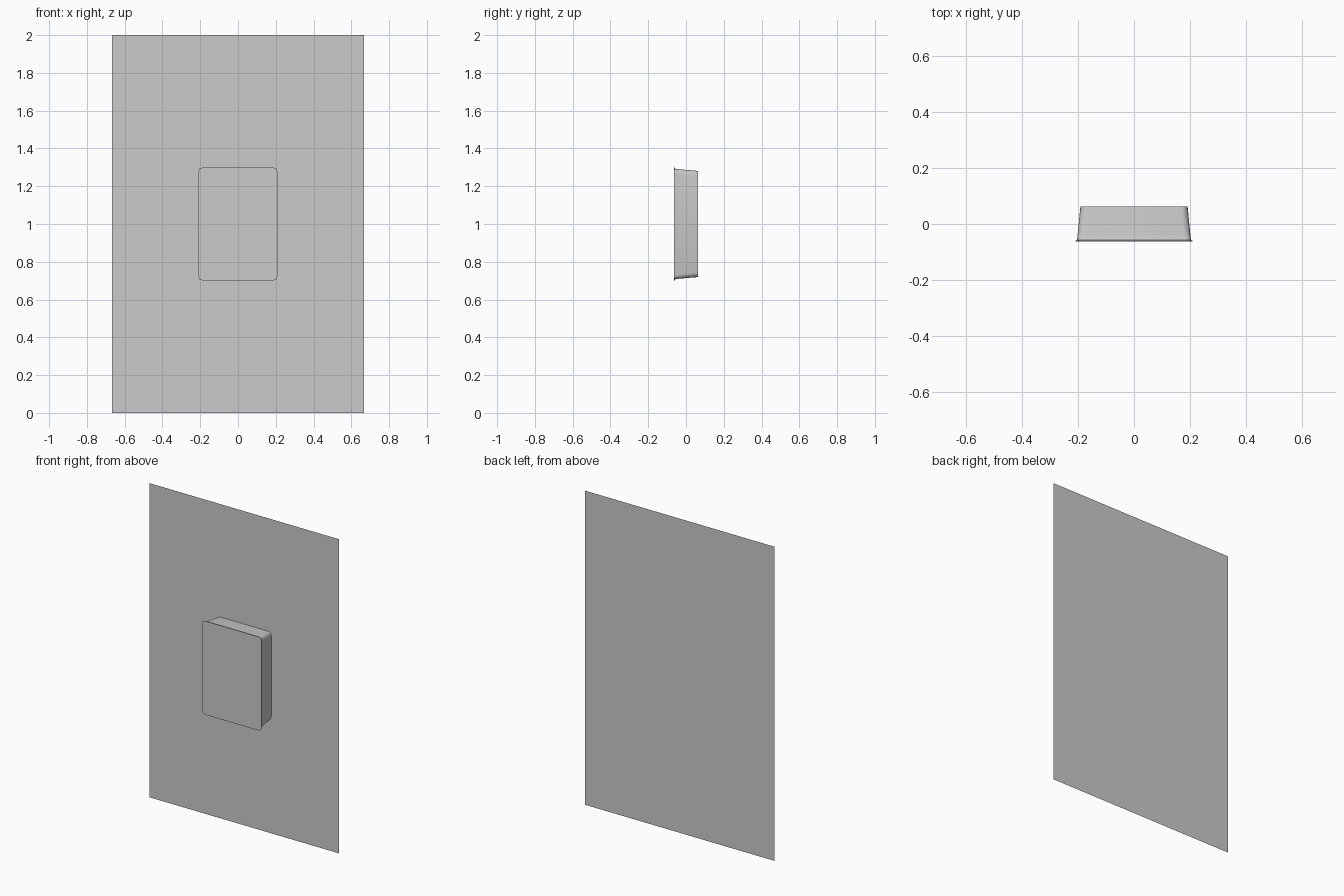
import bpy, bmesh, math

if "Cube" in bpy.data.objects:
    bpy.data.objects.remove(bpy.data.objects["Cube"])

def ring(bm, hw, hh, r, y, zc=1.0, seg=4):
    """Rounded rectangle of vertices in the xz plane."""
    out = []
    for i, (sx, sz) in enumerate([(1, 1), (-1, 1), (-1, -1), (1, -1)]):
        for k in range(seg + 1):
            a = math.pi / 2 * (i + k / seg)
            out.append(bm.verts.new((sx * (hw - r) + r * math.cos(a), y,
                                     zc + sz * (hh - r) + r * math.sin(a))))
    return out

def loft(name, sections, cap_front=False):
    bm = bmesh.new()
    rings = [ring(bm, *s) for s in sections]
    n = len(rings[0])
    for a, b in zip(rings, rings[1:]):
        for i in range(n):
            j = (i + 1) % n
            bm.faces.new((a[i], b[i], b[j], a[j]))
    if cap_front:
        bm.faces.new(rings[0])
    bmesh.ops.recalc_face_normals(bm, faces=bm.faces)
    # make side faces point outward from the centre line
    if sum(f.normal.x * f.calc_center_median().x for f in bm.faces) < 0:
        bmesh.ops.reverse_faces(bm, faces=bm.faces)
    me = bpy.data.meshes.new(name)
    bm.to_mesh(me)
    bm.free()
    ob = bpy.data.objects.new(name, me)
    bpy.context.collection.objects.link(ob)
    bpy.context.view_layer.objects.active = ob
    ob.select_set(True)
    bpy.ops.object.shade_smooth_by_angle(angle=math.radians(30))
    ob.select_set(False)
    return ob

BACK, FRONT = 0.0625, -0.0625

# thin wall panel behind the box
bpy.ops.mesh.primitive_plane_add(size=1, location=(0, BACK, 1),
                                 rotation=(math.pi / 2, 0, 0))
panel = bpy.context.object
panel.name = "wall_panel"
panel.scale = (1.333, 2.0, 1)
bpy.ops.object.select_all(action='DESELECT')

# front cover with a thin lip and a bevel running back to the housing
loft("front_cover", [(0.208, 0.298, 0.018, FRONT),
                     (0.208, 0.298, 0.018, FRONT + 0.003),
                     (0.203, 0.293, 0.020, FRONT + 0.005),
                     (0.201, 0.290, 0.022, -0.040)], True)

# tapered housing meeting the panel
loft("housing", [(0.201, 0.290, 0.022, -0.040),
                 (0.191, 0.281, 0.026, BACK)])
